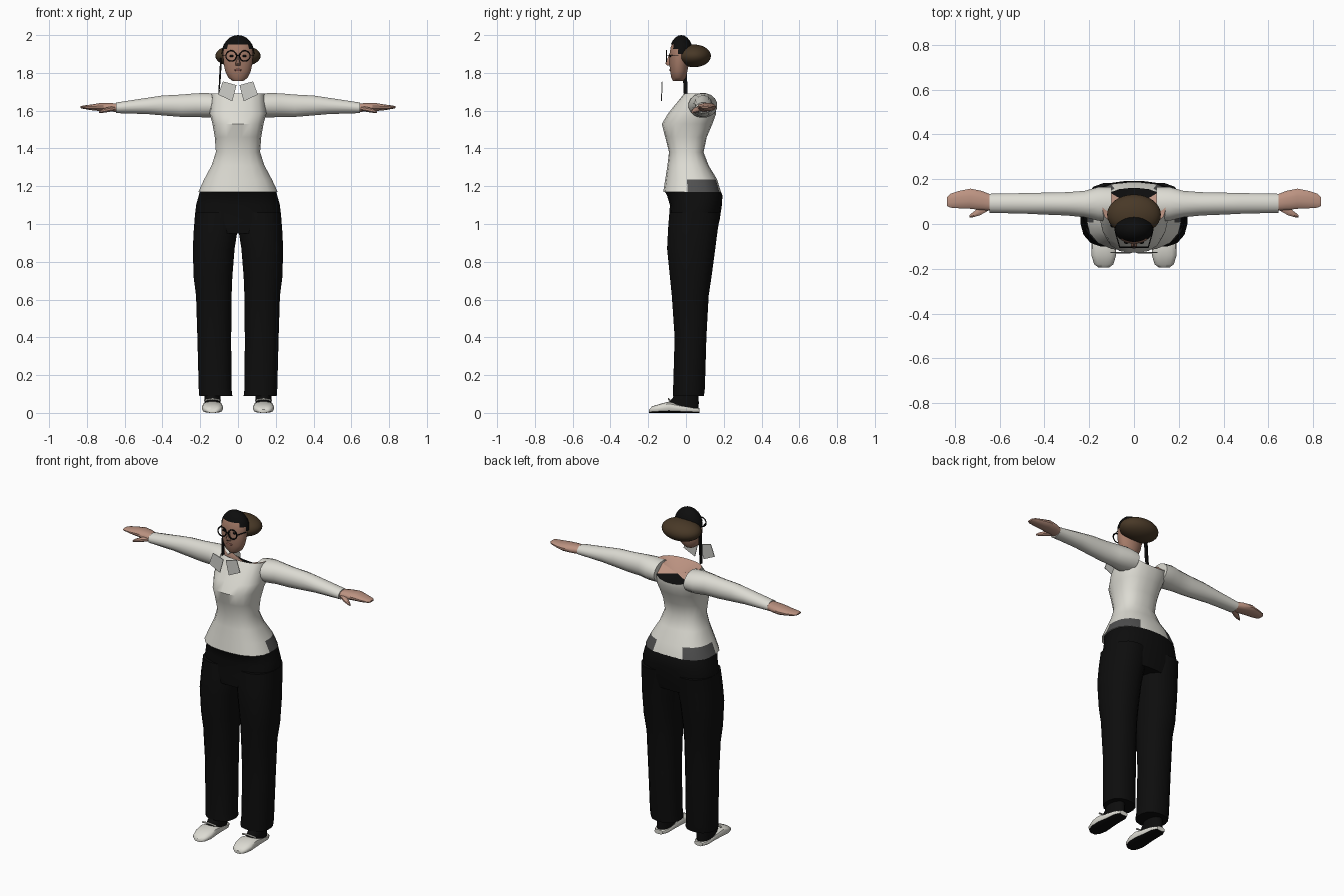
import bpy, bmesh, math
from mathutils import Vector

if "Cube" in bpy.data.objects:
    bpy.data.objects.remove(bpy.data.objects["Cube"])


def mat(name, r, g, b):
    m = bpy.data.materials.new(name)
    m.diffuse_color = (r, g, b, 1)
    m.use_nodes = True
    m.node_tree.nodes["Principled BSDF"].inputs["Base Color"].default_value = m.diffuse_color
    return m


WHITE = mat("shirt_white", 0.72, 0.71, 0.65)
COLLAR = mat("collar_white", 0.60, 0.60, 0.57)
BLACK = mat("black", 0.004, 0.004, 0.004)
GREY = mat("waist_grey", 0.08, 0.08, 0.08)
SKIN = mat("hand_skin", 0.50, 0.29, 0.22)
FACE = mat("face_skin", 0.38, 0.20, 0.14)
BROWN = mat("bun_brown", 0.065, 0.04, 0.02)
LIP = mat("lip", 0.28, 0.11, 0.09)


def finish(name, bm, mats, angle=40):
    bmesh.ops.recalc_face_normals(bm, faces=bm.faces)
    me = bpy.data.meshes.new(name)
    bm.to_mesh(me)
    bm.free()
    ob = bpy.data.objects.new(name, me)
    bpy.context.collection.objects.link(ob)
    for m in mats:
        me.materials.append(m)
    bpy.ops.object.select_all(action='DESELECT')
    ob.select_set(True)
    bpy.context.view_layer.objects.active = ob
    bpy.ops.object.shade_smooth_by_angle(angle=math.radians(angle))
    return ob


def loft(name, axis, rows, mats, n=16, p=2.0, s=1, edit=None):
    """Skin rounded cross-sections; each row is position, then low/high of the two other axes."""
    bm = bmesh.new()
    rings = []
    for t, a0, a1, b0, b1 in rows:
        ring = []
        for i in range(n):
            w = 2 * math.pi * (i + 0.5) / n
            c, d = math.cos(w), math.sin(w)
            k = (abs(c) ** p + abs(d) ** p) ** (-1 / p)
            # push ring out so the flats reach the given limits
            m = max((abs(math.cos(math.pi / n)) ** p + abs(math.sin(math.pi / n)) ** p) ** (1 / p)
                    / math.cos(math.pi / n), 1)
            a = (a0 + a1) / 2 + (a1 - a0) / 2 * c * k * m
            b = (b0 + b1) / 2 + (b1 - b0) / 2 * d * k * m
            co = {'x': (t, a, b), 'y': (a, t, b), 'z': (a, b, t)}[axis]
            ring.append(bm.verts.new((co[0] * s, co[1], co[2])))
        rings.append(ring)
    for r, q in zip(rings, rings[1:]):
        for i in range(n):
            j = (i + 1) % n
            bm.faces.new((r[i], r[j], q[j], q[i]))
    bm.faces.new(rings[0])
    top = bm.faces.new(rings[-1])
    bmesh.ops.recalc_face_normals(bm, faces=bm.faces)
    if edit:
        edit(bm, top)
    return finish(name, bm, mats)


def ball(name, c, r, m, seg=24, keep=None):
    bm = bmesh.new()
    bmesh.ops.create_uvsphere(bm, u_segments=seg, v_segments=seg // 2, radius=1)
    for v in bm.verts:
        v.co = Vector((c[i] + v.co[i] * r[i] for i in range(3)))
    if keep:
        bad = [f for f in bm.faces if not keep(f.calc_center_median())]
        bmesh.ops.delete(bm, geom=bad, context='FACES')
    return finish(name, bm, [m])


def plate(name, pts, m, thick=0.004):
    """Flat outline thickened along y."""
    bm = bmesh.new()
    f = bm.faces.new([bm.verts.new(q) for q in pts])
    g = bmesh.ops.extrude_face_region(bm, geom=[f])
    for v in g['geom']:
        if isinstance(v, bmesh.types.BMVert):
            v.co.y += thick
    return finish(name, bm, [m])


def wire(name, pts, r, m, cyclic=False):
    cu = bpy.data.curves.new(name, 'CURVE')
    cu.dimensions = '3D'
    cu.bevel_depth = r
    cu.bevel_resolution = 1
    sp = cu.splines.new('POLY')
    sp.points.add(len(pts) - 1)
    for q, c in zip(sp.points, pts):
        q.co = (*c, 1)
    sp.use_cyclic_u = cyclic
    cu.materials.append(m)
    ob = bpy.data.objects.new(name, cu)
    bpy.context.collection.objects.link(ob)


# shirt: neckline dips at the back, grey shows at the hip vents
def shirt_edit(bm, top):
    for v in top.verts:
        v.co.z -= max(0, v.co.y - 0.09) * 1.2
    for f in bm.faces:
        c = f.calc_center_median()
        if 1.175 < c.z < 1.23 and 0.02 < c.y < 0.17 and abs(c.x) > 0.08:
            f.material_index = 1
    fan = bmesh.ops.poke(bm, faces=[top])
    fan['verts'][0].co.z -= 0.03
    for f in fan['faces']:
        c = f.calc_center_median()
        f.material_index = 3 if c.y > 0.1 and abs(c.x) < 0.06 else 2


loft("shirt", 'z', [
    (1.17, -.21, .21, -.12, .185), (1.235, -.18, .18, -.11, .165),
    (1.31, -.14, .14, -.098, .12), (1.38, -.117, .117, -.09, .093),
    (1.46, -.123, .123, -.11, .11), (1.53, -.135, .135, -.128, .14),
    (1.585, -.15, .15, -.095, .16), (1.69, -.14, .14, -.01, .16)],
    [WHITE, GREY, SKIN, BLACK], n=20, p=2.6, edit=shirt_edit)

# trousers seat
loft("trouser_seat", 'z', [
    (0.95, -.21, .21, -.085, .16), (1.02, -.23, .23, -.09, .178),
    (1.10, -.222, .222, -.085, .19), (1.15, -.208, .208, -.1, .193),
    (1.172, -.203, .203, -.112, .185)], [BLACK], n=20, p=2.5)


def shoe_edit(bm, top):
    for f in bm.faces:
        f.material_index = 1 if f.normal.z < -0.7 else 0


for s, side in ((1, "left"), (-1, "right")):
    loft(side + "_trouser_leg", 'z', [
        (0.09, .03, .205, -.07, .095), (0.13, .035, .208, -.068, .1),
        (0.40, .036, .215, -.06, .108), (0.62, .034, .222, -.075, .12),
        (0.72, .03, .235, -.085, .135), (0.87, .018, .239, -.1, .155),
        (0.97, .002, .234, -.095, .168), (1.06, .0, .227, -.088, .183)],
        [BLACK], p=2.4, s=s)
    # shoe with dark sole and dark ankle
    loft(side + "_shoe", 'y', [
        (-.195, .112, .158, 0, .018), (-.18, .092, .178, 0, .034),
        (-.14, .08, .19, 0, .047), (-.09, .081, .189, 0, .06),
        (-.03, .088, .182, 0, .045), (.04, .092, .178, 0, .03),
        (.072, .108, .162, 0, .026)], [WHITE, BLACK], p=3, s=s, edit=shoe_edit)
    loft(side + "_ankle", 'z', [
        (.02, .094, .176, -.07, .066), (.055, .093, .177, -.095, .068),
        (.08, .093, .177, -.07, .066), (.12, .095, .175, -.055, .062)],
        [BLACK], s=s)
    wire(side + "_shoe_strap", [(s * .09, -.085, .066), (s * .135, -.092, .074),
                                (s * .18, -.085, .066)], .005, WHITE)
    # sleeve
    loft(side + "_sleeve", 'x', [
        (.10, .01, .165, 1.565, 1.685), (.16, .015, .165, 1.563, 1.693),
        (.22, .03, .148, 1.567, 1.692), (.30, .038, .142, 1.567, 1.685),
        (.40, .042, .14, 1.575, 1.68), (.48, .046, .138, 1.582, 1.668),
        (.645, .05, .135, 1.587, 1.643)], [WHITE], s=s)
    # hand, fingers and thumb
    loft(side + "_hand", 'x', [
        (.63, .06, .128, 1.592, 1.638), (.68, .062, .148, 1.596, 1.64),
        (.73, .068, .158, 1.598, 1.64), (.78, .07, .148, 1.603, 1.632),
        (.82, .073, .135, 1.61, 1.627), (.835, .08, .12, 1.614, 1.623)],
        [SKIN], n=12, p=2.5, s=s)
    loft(side + "_thumb", 'x', [
        (.65, .06, .1, 1.6, 1.625), (.69, .038, .075, 1.592, 1.618),
        (.72, .03, .052, 1.588, 1.608), (.735, .03, .04, 1.588, 1.598)],
        [SKIN], n=8, s=s)
    # collar flap
    plate(side + "_collar", [(s * .008, -.13, 1.735), (s * .08, -.128, 1.755),
                             (s * .105, -.13, 1.685), (s * .03, -.132, 1.65)], COLLAR)
    # round spectacle rim, side bar and eye
    rim = [(s * .036 + .028 * math.cos(a * math.pi / 10), -.103,
            1.89 + .028 * math.sin(a * math.pi / 10)) for a in range(20)]
    wire(side + "_spectacle_rim", rim, .0035, BLACK, True)
    wire(side + "_spectacle_bar", [(s * .064, -.103, 1.893), (s * .082, -.04, 1.893)],
         .0025, BLACK)
    ball(side + "_eye", (s * .034, -.082, 1.89), (.012, .007, .006), BLACK, 12)

wire("spectacle_bridge", [(-.008, -.103, 1.892), (.008, -.103, 1.892)], .003, BLACK)

# head
loft("head", 'z', [
    (1.757, -.028, .028, -.068, -.015), (1.775, -.052, .052, -.078, .0),
    (1.81, -.068, .068, -.084, .008), (1.85, -.076, .076, -.088, .015),
    (1.90, -.08, .08, -.087, .02), (1.94, -.075, .075, -.08, .02),
    (1.975, -.05, .05, -.06, .01)], [FACE], n=20)
loft("nose", 'z', [
    (1.84, -.012, .012, -.1, -.07), (1.85, -.014, .014, -.109, -.07),
    (1.875, -.008, .008, -.098, -.07), (1.9, -.005, .005, -.09, -.07)],
    [FACE], n=8)
ball("lips", (0, -.08, 1.815), (.022, .009, .007), LIP, 12)

# hair: slanted cap, bun and a hanging strand
ball("hair_cap", (0, -.025, 1.9), (.087, .064, .1), BLACK, 24,
     lambda c: c.z > 1.895 - (c.y + .02) * 0.85)
ball("hair_bun", (0, .042, 1.89), (.12, .09, .06), BROWN, 32)
plate("hair_strand", [(-.094, -.016, 1.88), (-.086, -.016, 1.88), (-.09, -.016, 1.78),
                      (-.099, -.012, 1.69), (-.104, -.012, 1.69), (-.1, -.016, 1.78)],
      BLACK, 0.02)
